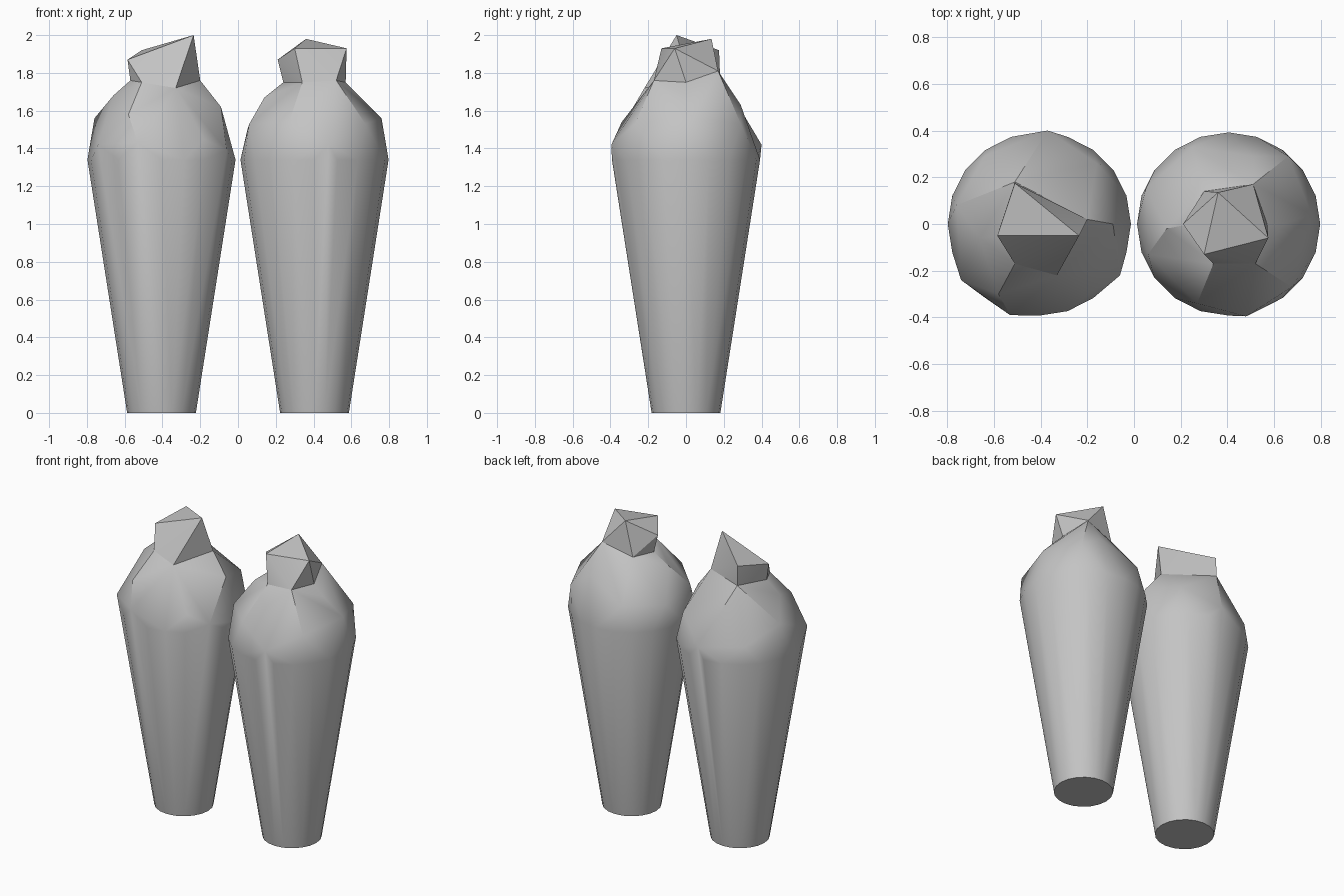
import bpy
import bmesh
from math import cos, sin, pi, radians

cube = bpy.data.objects.get("Cube")
if cube:
    bpy.data.objects.remove(cube, do_unlink=True)

# One plain stone grey for everything
stone = bpy.data.materials.new("stone_grey")
stone.use_nodes = True
stone.diffuse_color = (0.55, 0.55, 0.55, 1)
stone.node_tree.nodes["Principled BSDF"].inputs["Base Color"].default_value = stone.diffuse_color

SIDES = 20
CENTRE = 0.405


def ring(cx, radius, z):
    """Circle of points around the axis of one vase."""
    return [(cx + radius * cos(2 * pi * i / SIDES), radius * sin(2 * pi * i / SIDES), z)
            for i in range(SIDES)]


def hull(name, points):
    """Faceted solid wrapped tightly around the points."""
    bm = bmesh.new()
    for p in points:
        bm.verts.new(p)
    result = bmesh.ops.convex_hull(bm, input=bm.verts)
    loose = {v for v in result["geom_interior"] + result["geom_unused"]
             if isinstance(v, bmesh.types.BMVert)}
    bmesh.ops.delete(bm, geom=list(loose), context='VERTS')
    bmesh.ops.dissolve_limit(bm, angle_limit=radians(0.5), verts=bm.verts, edges=bm.edges)
    bmesh.ops.recalc_face_normals(bm, faces=bm.faces)
    mesh = bpy.data.meshes.new(name)
    bm.to_mesh(mesh)
    bm.free()
    mesh.materials.append(stone)
    obj = bpy.data.objects.new(name, mesh)
    bpy.context.collection.objects.link(obj)
    bpy.ops.object.select_all(action='DESELECT')
    obj.select_set(True)
    bpy.context.view_layer.objects.active = obj
    bpy.ops.object.shade_smooth_by_angle(angle=radians(30))
    return obj


def vase(side, cx, shoulder, neck, lip):
    """Tapered body closing over the chipped shoulder, with an angular neck."""
    body = ring(cx, 0.182, 0) + ring(cx, 0.392, 1.34)
    hull(side + "_vase_body", body + shoulder + neck)
    hull(side + "_vase_neck", neck + lip)


# Right vase, with a lip that rises to one corner
vase("right", -CENTRE,
     shoulder=[(-.66, -.06, 1.68), (-.76, .08, 1.56), (-.74, -.24, 1.42),
               (-.58, -.30, 1.58), (-.53, -.39, 1.43), (-.18, -.29, 1.45),
               (-.06, -.22, 1.39), (-.09, 0, 1.62), (-.16, .26, 1.55),
               (-.37, .40, 1.42), (-.64, .29, 1.45)],
     neck=[(-.57, -.05, 1.76), (-.51, .18, 1.79), (-.20, .02, 1.76),
           (-.33, -.22, 1.72), (-.51, -.17, 1.75)],
     lip=[(-.585, -.05, 1.87), (-.235, -.05, 2.0), (-.51, .175, 1.92)])

# Left vase, with a small pointed lip
vase("left", CENTRE,
     shoulder=[(.14, -.02, 1.67), (.06, -.13, 1.53), (.05, .15, 1.5),
               (.27, -.34, 1.54), (.48, -.395, 1.42), (.675, -.27, 1.53),
               (.64, 0, 1.68), (.76, .04, 1.56), (.66, .29, 1.53),
               (.51, .29, 1.63), (.25, .33, 1.5), (.28, .20, 1.66)],
     neck=[(.24, 0, 1.75), (.34, -.17, 1.75), (.52, -.17, 1.76),
           (.57, 0, 1.75), (.51, .17, 1.81), (.30, .14, 1.75)],
     lip=[(.30, -.13, 1.93), (.575, -.06, 1.93), (.36, .135, 1.98), (.21, 0, 1.87)])
